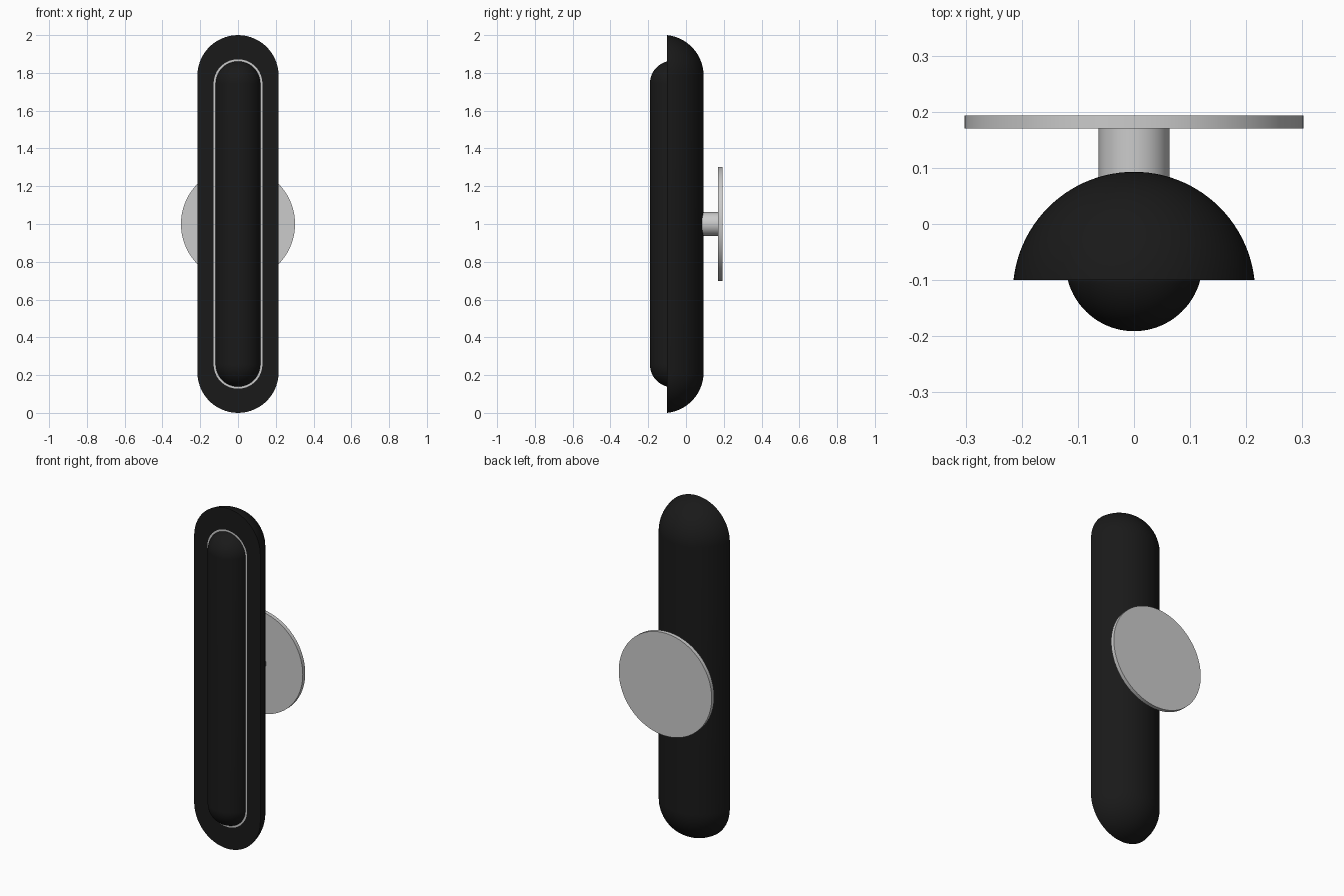
import bpy, bmesh, math

if "Cube" in bpy.data.objects:
    bpy.data.objects.remove(bpy.data.objects["Cube"])

black = bpy.data.materials.new("matte_black")
black.diffuse_color = (0.01, 0.01, 0.01, 1)
black.use_nodes = True
black.node_tree.nodes["Principled BSDF"].inputs["Base Color"].default_value = black.diffuse_color


def stadium_loft(name, profile, half_len, mat=None, close=False, segs=48):
    """Loft pill-shaped rings (radius, y) around a vertical centre line at z = 1."""
    bm = bmesh.new()
    rings = []
    for r, y in profile:
        ring = []
        for side in (1, -1):
            for i in range(segs + 1):
                a = math.pi * i / segs + (0 if side > 0 else math.pi)
                ring.append(bm.verts.new((r * math.cos(a), y,
                                          1 + side * half_len + r * math.sin(a))))
        rings.append(ring)
    n = len(rings[0])
    pairs = list(zip(rings, rings[1:]))
    if close:
        pairs.append((rings[-1], rings[0]))
    for a, b in pairs:
        for i in range(n):
            j = (i + 1) % n
            bm.faces.new((a[i], a[j], b[j], b[i]))
    bmesh.ops.remove_doubles(bm, verts=bm.verts, dist=1e-5)
    bmesh.ops.recalc_face_normals(bm, faces=bm.faces)
    finish(name, bm, mat)


def disc(name, radius, y0, y1, segs=96):
    """Cylinder along y, centred at z = 1."""
    bm = bmesh.new()
    bmesh.ops.create_cone(bm, cap_ends=True, segments=segs, radius1=radius,
                          radius2=radius, depth=y1 - y0)
    for v in bm.verts:
        x, y, z = v.co
        v.co = (x, (y0 + y1) / 2 + z, 1 + y)
    bmesh.ops.recalc_face_normals(bm, faces=bm.faces)
    finish(name, bm)


def finish(name, bm, mat=None):
    mesh = bpy.data.meshes.new(name)
    bm.to_mesh(mesh)
    bm.free()
    ob = bpy.data.objects.new(name, mesh)
    bpy.context.collection.objects.link(ob)
    if mat:
        mesh.materials.append(mat)
    bpy.ops.object.select_all(action='DESELECT')
    ob.select_set(True)
    bpy.context.view_layer.objects.active = ob
    bpy.ops.object.shade_smooth_by_angle(angle=math.radians(35))


def arc(radius, cy, start, sign, steps=24):
    """Quarter-arc profile from the start angle to the pole."""
    pts = []
    for i in range(steps + 1):
        t = start + (math.pi / 2 - start) * i / steps
        pts.append((max(0.0, radius * math.cos(t)), cy + sign * radius * math.sin(t)))
    return pts


# Domed back shell with a flat front rim
stadium_loft("lamp_housing", [(0.129, -0.09), (0.129, -0.1)]
             + arc(0.216, -0.123, 0.107, 1), 0.785, black)

# Rounded front diffuser
stadium_loft("front_diffuser", [(0.118, -0.085)] + arc(0.122, -0.069, 0.257, -1),
             0.743, black)

# Thin grey trim line around the diffuser
stadium_loft("trim_ring", [(0.116, -0.09), (0.129, -0.09), (0.129, -0.1), (0.116, -0.1)],
             0.743, close=True)

# The housing opening follows the trim: shift its inner rings to the trim's length
housing = bpy.data.objects["lamp_housing"]
for v in housing.data.vertices:
    if v.co.y < -0.089 and math.hypot(v.co.x, abs(v.co.z - 1) - 0.785) < 0.14:
        v.co.z -= math.copysign(0.785 - 0.743, v.co.z - 1)

# Wall stem and round mounting plate
disc("wall_stem", 0.063, 0.06, 0.172, 64)
disc("wall_plate", 0.302, 0.17, 0.193)
